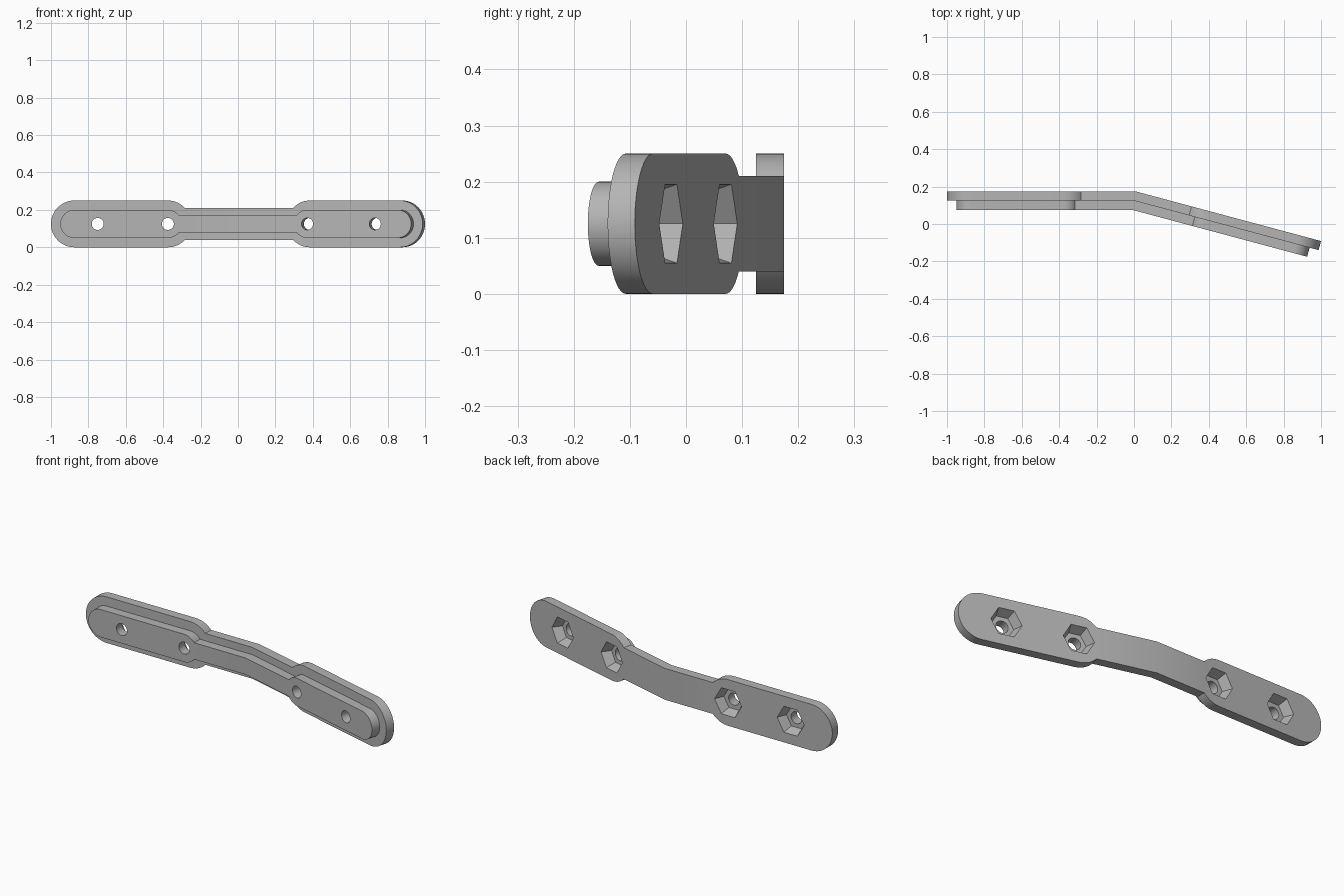
import bpy, bmesh, math
from mathutils import Matrix, Vector

if "Cube" in bpy.data.objects:
    bpy.data.objects.remove(bpy.data.objects["Cube"], do_unlink=True)

BEND = math.radians(15)
HINGE = Vector((0.006, 0.175, 0.125))     # bend line on the back face
LAYER = 0.05
ARMS = ((-1, 1.006), (1, 1.029))          # side and length of each arm

grey = bpy.data.materials.new("grey_metal")
grey.use_nodes = True
colour = (0.46, 0.46, 0.46, 1)
grey.diffuse_color = colour
grey.node_tree.nodes["Principled BSDF"].inputs["Base Color"].default_value = colour


def arm_matrix(side):
    """Frame of an arm: u along x, depth along -y."""
    turn = Matrix.Rotation(-BEND if side > 0 else 0, 4, "Z")
    return Matrix.Translation(HINGE) @ turn


def place(u, depth, z):
    if abs(u) < 1e-6:                     # mitred bend
        half = BEND / 2
        return HINGE + Vector((-depth * math.tan(half), -depth, z))
    return arm_matrix(1 if u > 0 else -1) @ Vector((u, -depth, z))


def arc(cx, r, start, end, n):
    return [(cx + r * math.cos(start + (end - start) * i / n),
             r * math.sin(start + (end - start) * i / n)) for i in range(n + 1)]


def finish(bm, name):
    bmesh.ops.recalc_face_normals(bm, faces=bm.faces)
    mesh = bpy.data.meshes.new(name)
    bm.to_mesh(mesh)
    bm.free()
    obj = bpy.data.objects.new(name, mesh)
    bpy.context.collection.objects.link(obj)
    mesh.materials.append(grey)
    return obj


def plate(name, radius, bar, near, far):
    """Two round-ended pads joined by a bent bar."""
    bm = bmesh.new()
    corner = math.asin(bar / radius)
    flat = []
    mid = [(0, bar), (0, -bar)]
    for side, length in ARMS:
        outer, inner = length - 0.125, length - 0.625
        pad = (arc(outer, radius, -math.pi / 2, math.pi / 2, 24)
               + arc(inner, radius, math.pi / 2, math.pi - corner, 8)
               + arc(inner, radius, math.pi + corner, math.pi * 1.5, 8))
        neck = [pad[33], pad[34]]
        for outline in (pad, [mid[0], neck[0], neck[1], mid[1]]):
            flat.append([(side * u, z) for u, z in outline])
    # front and back skins
    edges = {}
    for outline in flat:
        for depth in (near, far):
            bm.faces.new([bm.verts.new(place(u, depth, z)) for u, z in outline])
        for a, b in zip(outline, outline[1:] + outline[:1]):
            key = frozenset((tuple(round(c, 5) for c in a), tuple(round(c, 5) for c in b)))
            edges.setdefault(key, []).append((a, b))
    # side walls along the outer border only
    for found in edges.values():
        if len(found) == 1:
            a, b = found[0]
            bm.faces.new([bm.verts.new(place(p[0], d, p[1]))
                          for p, d in ((a, near), (b, near), (b, far), (a, far))])
    bmesh.ops.remove_doubles(bm, verts=bm.verts, dist=1e-5)
    return finish(bm, name)


def cutter(name, sides, r_back, r_deep, start, end):
    """Tapered prisms at the four bolt positions."""
    bm = bmesh.new()
    for side, length in ARMS:
        for inset in (0.25, 0.625):
            spot = Matrix.Translation((side * (length - inset), -(start + end) / 2, 0))
            spin = Matrix.Rotation(math.pi / 2, 4, "X")
            twist = Matrix.Rotation(math.pi / 2, 4, "Z")
            bmesh.ops.create_cone(bm, cap_ends=True, segments=sides, radius1=r_back,
                                  radius2=r_deep, depth=end - start,
                                  matrix=arm_matrix(side) @ spot @ spin @ twist)
    obj = finish(bm, name)
    obj.hide_render = True
    return obj


def cut(obj, tool):
    mod = obj.modifiers.new("cut", "BOOLEAN")
    mod.operation, mod.solver, mod.object = "DIFFERENCE", "EXACT", tool
    bpy.ops.object.select_all(action="DESELECT")
    obj.select_set(True)
    bpy.context.view_layer.objects.active = obj
    bpy.ops.object.modifier_apply(modifier=mod.name)
    bpy.ops.object.shade_smooth_by_angle(angle=math.radians(30))
    bpy.data.objects.remove(tool, do_unlink=True)


# Wide back plate with hexagonal nut pockets
back_plate = plate("back_plate", 0.125, 0.085, 0, LAYER)
cut(back_plate, cutter("nut_pockets", 6, 0.0816, 0.06, -0.001, LAYER + 0.001))

# Narrow front plate with bolt holes
front_plate = plate("front_plate", 0.075, 0.045, LAYER, 2 * LAYER)
cut(front_plate, cutter("bolt_holes", 32, 0.032, 0.032, LAYER - 0.01, 2 * LAYER + 0.01))
